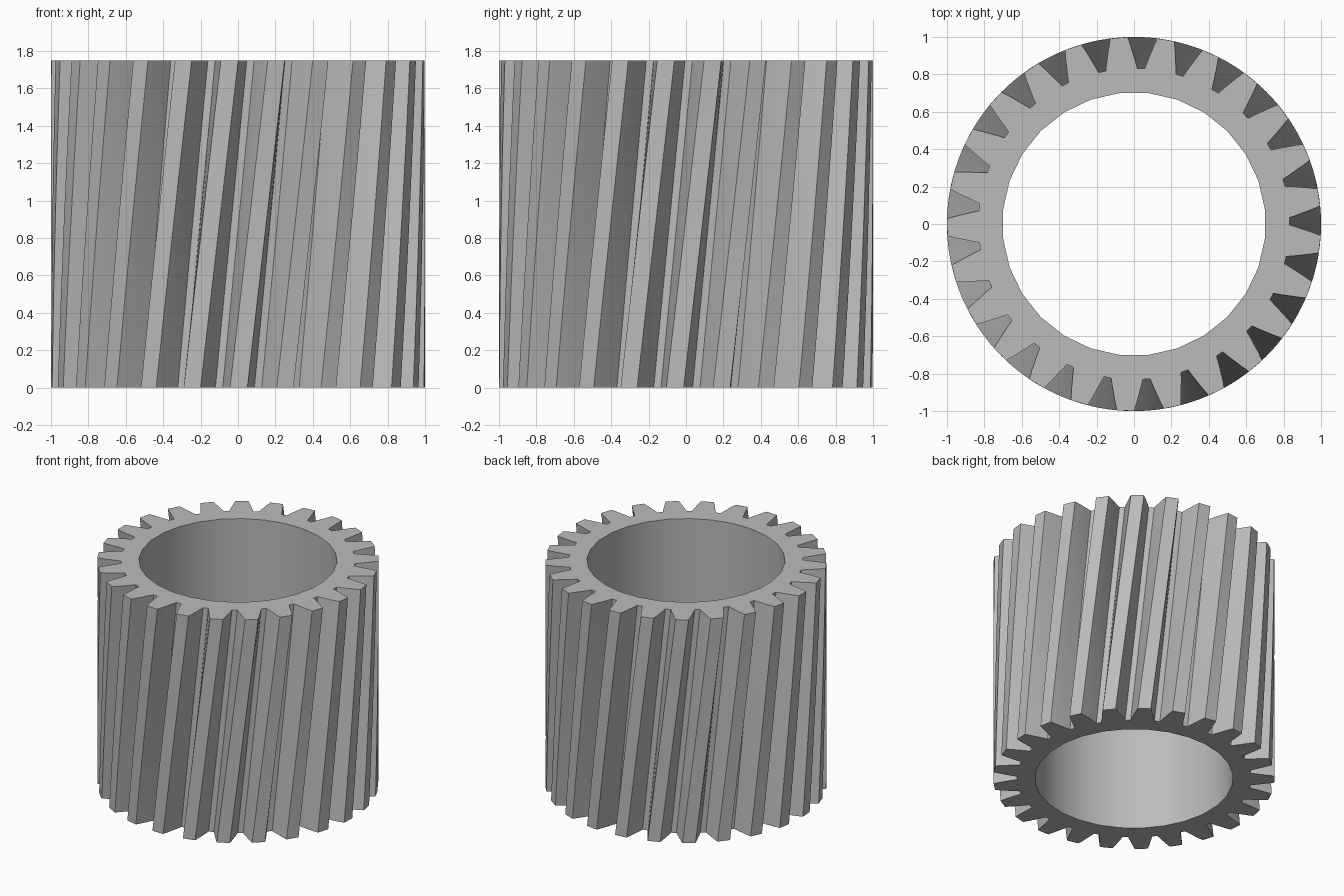
import bpy, bmesh
from math import radians, sin, cos, tau

if "Cube" in bpy.data.objects:
    bpy.data.objects.remove(bpy.data.objects["Cube"])

TEETH, HEIGHT, TWIST, LAYERS = 25, 1.75, radians(11.6), 12
BORE_SIDES, BORE_RADIUS = 28, 0.704
FIRST_TOOTH = radians(8.2 - 11.6)  # angle of a tooth at the base

# Half tooth: radius and half angle in degrees, root to tip
FLANK = [(0.832, 5.85), (0.87, 5.1), (0.91, 4.3), (0.955, 3.5), (1.0, 2.65)]

grey = bpy.data.materials.new("Grey steel")
grey.use_nodes = True
colour = (0.5, 0.5, 0.5, 1)
grey.diffuse_color = colour
grey.node_tree.nodes["Principled BSDF"].inputs["Base Color"].default_value = colour


def gear_outline():
    """Polar points of the toothed rim, anticlockwise."""
    tooth = [(r, -a) for r, a in FLANK] + [(r, a) for r, a in reversed(FLANK)]
    return [(r, FIRST_TOOTH + tau * i / TEETH + radians(a))
            for i in range(TEETH) for r, a in tooth]


def add_wall(bm, outline, twist, layers, inward=False):
    """Sweep a closed polar outline up the height; return its end loops."""
    rings = []
    for k in range(layers + 1):
        t = k / layers
        rings.append([bm.verts.new((r * cos(a + twist * t), r * sin(a + twist * t), HEIGHT * t))
                      for r, a in outline])
    n = len(outline)
    for low, high in zip(rings, rings[1:]):
        for i in range(n):
            j = (i + 1) % n
            quad = [low[i], low[j], high[j], high[i]]
            bm.faces.new(quad[::-1] if inward else quad)
    return rings[0], rings[-1]


bm = bmesh.new()
# Twisted teeth and plain bore
rim = add_wall(bm, gear_outline(), TWIST, LAYERS)
bore = add_wall(bm, [(BORE_RADIUS, tau * (i + 0.5) / BORE_SIDES) for i in range(BORE_SIDES)],
                0, 1, inward=True)

# Flat end faces between rim and bore
for outer, inner in zip(rim, bore):
    edges = [bm.edges.get((loop[i - 1], loop[i])) for loop in (outer, inner) for i in range(len(loop))]
    bmesh.ops.triangle_fill(bm, edges=edges, use_beauty=True)
bmesh.ops.recalc_face_normals(bm, faces=bm.faces)

mesh = bpy.data.meshes.new("helical_gear")
bm.to_mesh(mesh)
bm.free()
mesh.materials.append(grey)
gear = bpy.data.objects.new("helical_gear", mesh)
bpy.context.collection.objects.link(gear)

bpy.ops.object.select_all(action="DESELECT")
gear.select_set(True)
bpy.context.view_layer.objects.active = gear
bpy.ops.object.shade_smooth_by_angle(angle=radians(25))
